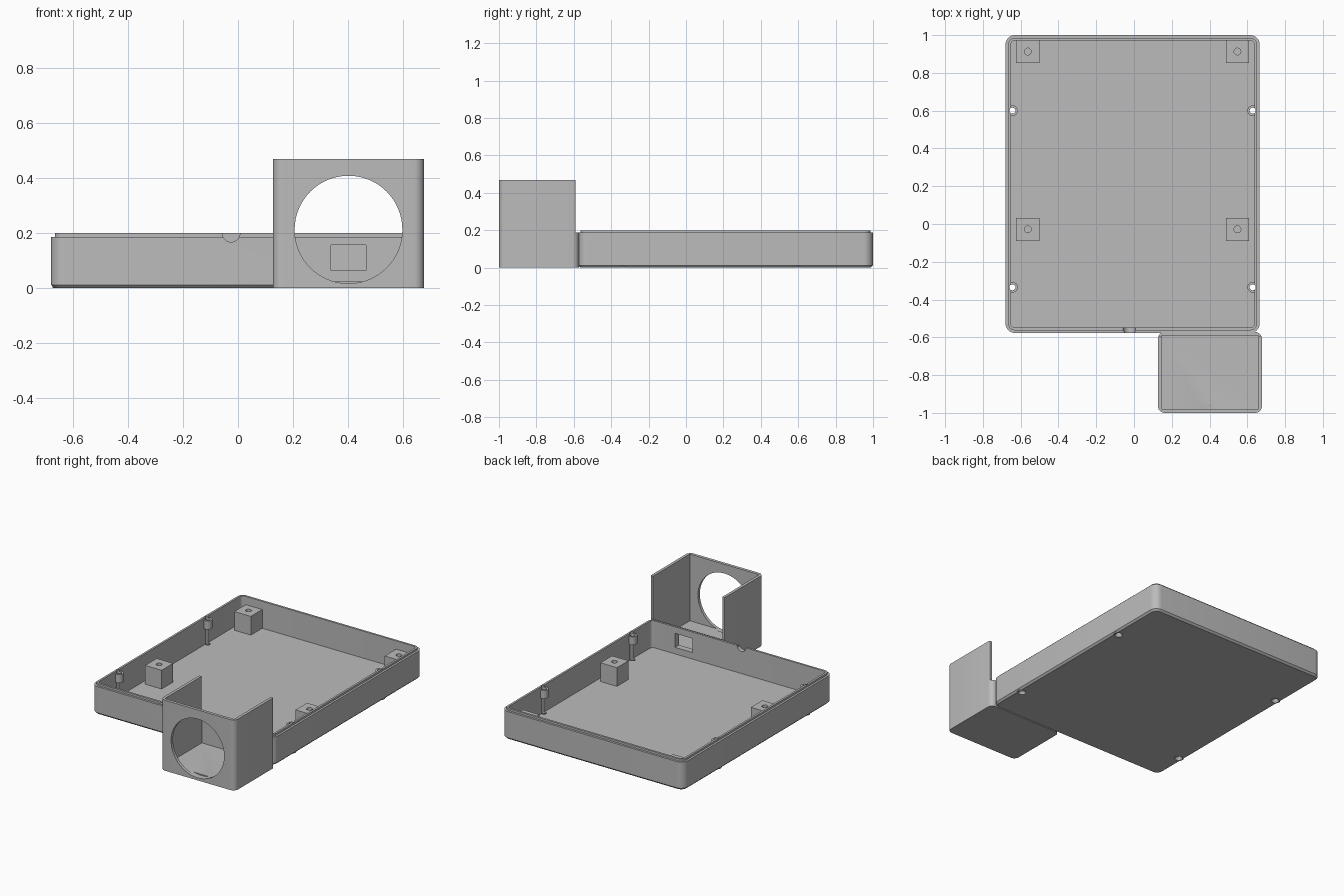
import bpy, bmesh, math

cube = bpy.data.objects.get("Cube")
if cube:
    bpy.data.objects.remove(cube)

grey = bpy.data.materials.new("plain grey")
grey.use_nodes = True
grey.diffuse_color = (0.5, 0.5, 0.5, 1)
grey.node_tree.nodes["Principled BSDF"].inputs["Base Color"].default_value = (0.5, 0.5, 0.5, 1)


def finish(name, bm):
    bmesh.ops.recalc_face_normals(bm, faces=bm.faces)
    mesh = bpy.data.meshes.new(name)
    bm.to_mesh(mesh)
    bm.free()
    mesh.materials.append(grey)
    obj = bpy.data.objects.new(name, mesh)
    bpy.context.collection.objects.link(obj)
    return obj


def outline(x0, x1, y0, y1, r, steps=8):
    """Counter-clockwise rounded rectangle."""
    if r == 0:
        return [(x0, y0), (x1, y0), (x1, y1), (x0, y1)]
    pts = []
    corners = [(x1 - r, y1 - r), (x0 + r, y1 - r), (x0 + r, y0 + r), (x1 - r, y0 + r)]
    for i, (cx, cy) in enumerate(corners):
        for k in range(steps + 1):
            a = (i + k / steps) * math.pi / 2
            pts.append((cx + r * math.cos(a), cy + r * math.sin(a)))
    return pts


def slab(name, x, y, z, r=0, chamfer=0):
    """Upright rounded block, optionally chamfered round its bottom."""
    layers = [(z[0], 0), (z[1], 0)]
    if chamfer:
        layers = [(z[0], chamfer), (z[0] + chamfer, 0), (z[1], 0)]
    bm = bmesh.new()
    rings = [[bm.verts.new((px, py, h)) for px, py in
              outline(x[0] + d, x[1] - d, y[0] + d, y[1] - d, max(r - d, 0))]
             for h, d in layers]
    n = len(rings[0])
    for low, high in zip(rings, rings[1:]):
        for i in range(n):
            j = (i + 1) % n
            bm.faces.new((low[i], low[j], high[j], high[i]))
    bm.faces.new(rings[0][::-1])
    bm.faces.new(rings[-1])
    return finish(name, bm)


def rod(name, centre, r, length, r_top=None, along_y=False, sides=32):
    bm = bmesh.new()
    bmesh.ops.create_cone(bm, cap_ends=True, segments=sides, radius1=r,
                          radius2=r if r_top is None else r_top, depth=length)
    obj = finish(name, bm)
    obj.location = centre
    if along_y:
        obj.rotation_euler.x = math.pi / 2
    return obj


def combine(target, tool, operation):
    mod = target.modifiers.new(operation, 'BOOLEAN')
    mod.operation, mod.object, mod.solver = operation, tool, 'EXACT'
    tool.hide_render = True
    bpy.context.view_layer.update()
    bpy.context.view_layer.objects.active = target
    bpy.ops.object.modifier_apply(modifier=mod.name)
    bpy.data.objects.remove(tool)


def add(target, tool):
    combine(target, tool, 'UNION')


def cut(target, tool):
    combine(target, tool, 'DIFFERENCE')


X0, X1, Y0, Y1 = -0.68, 0.665, -0.577, 1.0
MID = (X0 + X1) / 2
FLOOR = 0.02

# Tray shell with a raised lip
tray = slab("tray", (X0, X1), (Y0, Y1), (0, 0.187), 0.05, 0.012)
add(tray, slab("lip", (X0 + .014, X1 - .014), (Y0 + .014, Y1 - .014), (0.1, 0.2), 0.036))
cut(tray, slab("cavity", (X0 + .028, X1 - .028), (Y0 + .028, Y1 - .028), (FLOOR, 0.4), 0.022))

# Screw bosses along both side walls, drilled and countersunk
for side in (-1, 1):
    for y in (-0.335, 0.6):
        x = MID + side * 0.636
        add(tray, rod("boss", (x, y, 0.157), 0.028, 0.056))
        add(tray, rod("foot", (x, y, 0.009), 0.032, 0.018))
        cut(tray, rod("bore", (x, y, 0.1), 0.016, 0.4))
        cut(tray, rod("countersink", (x, y, 0.004), 0.03, 0.022, 0.016))

# Mounting blocks with blind holes
for side in (-1, 1):
    for y in (-0.028, 0.913):
        x = MID + side * 0.555
        block = slab("mounting_block", (x - .061, x + .061), (y - .061, y + .061),
                     (FLOOR - 0.005, 0.145))
        cut(block, rod("hole", (x, y, 0.145), 0.018, 0.12))

# Cable notch in the front rim
cut(tray, rod("notch", (-0.025, Y0, 0.2), 0.032, 0.12, along_y=True))

# Open-topped front housing with a round opening
housing = slab("front_housing", (0.127, 0.677), (-1.0, -0.572), (0, 0.47), 0.035)
cut(housing, slab("cavity", (0.146, 0.658), (-0.98, -0.59), (0.025, 0.6)))
cut(housing, slab("open_back", (0, 0.8), (-0.592, -0.4), (0.187, 0.6)))
cut(housing, rod("opening", (0.402, -1.0, 0.213), 0.196, 0.08, along_y=True, sides=64))

# Cable window through the shared wall
for part in (tray, housing):
    cut(part, slab("window", (0.338, 0.465), (-0.64, -0.5), (0.064, 0.157)))

# Smooth curved walls, keep edges crisp
for obj in list(bpy.context.scene.objects):
    obj.select_set(obj.type == 'MESH')
bpy.context.view_layer.objects.active = tray
bpy.ops.object.shade_smooth_by_angle(angle=math.radians(30))
